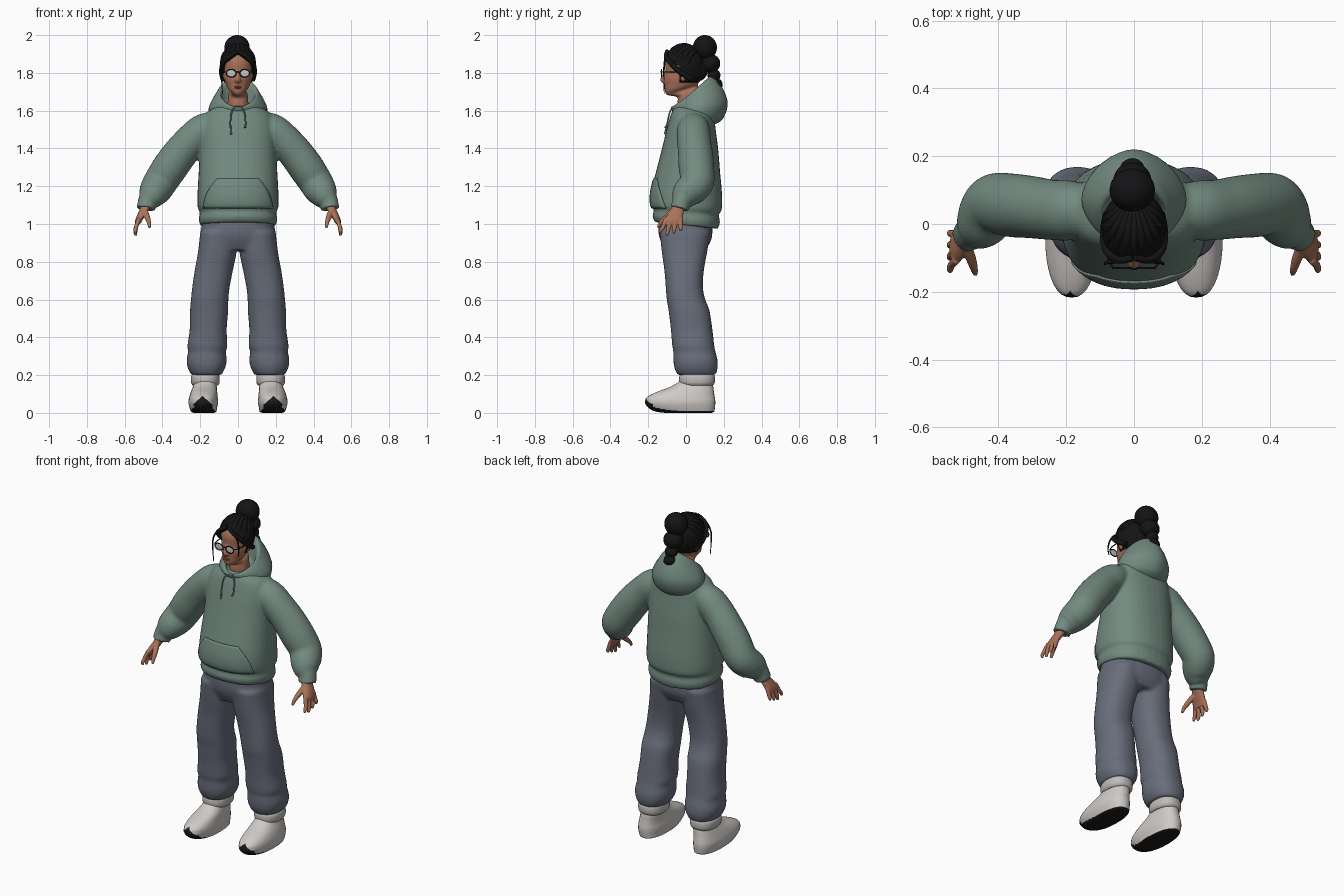
import bpy, bmesh, math
from mathutils import Vector, Matrix

if "Cube" in bpy.data.objects:
    bpy.data.objects.remove(bpy.data.objects["Cube"], do_unlink=True)

BOTH = (1, -1)


def material(name, red, green, blue):
    mat = bpy.data.materials.new(name)
    mat.use_nodes = True
    mat.diffuse_color = (red, green, blue, 1)
    mat.node_tree.nodes["Principled BSDF"].inputs["Base Color"].default_value = (red, green, blue, 1)
    return mat


GREEN = material("sage green cloth", .17, .255, .215)
GREY = material("slate grey cloth", .14, .155, .2)
SKIN = material("brown skin", .4, .17, .1)
LIPS = material("lip brown", .3, .11, .075)
BLACK = material("black hair", .007, .007, .008)
WHITE = material("off white leather", .62, .59, .57)
SOCK = material("light grey knit", .52, .5, .48)
RUBBER = material("black rubber", .01, .01, .011)
LENS = material("pale lens", .56, .58, .59)


def smooth_rows(rows, steps=4):
    """Catmull-Rom interpolation of rows of parameters."""
    rows = [Vector(row) for row in rows]
    padded = [rows[0]] + rows + [rows[-1]]
    result = []
    for a, b, c, d in zip(padded, padded[1:], padded[2:], padded[3:]):
        for i in range(steps):
            t = i / steps
            result.append(b + (c - a) * (t / 2) + (a * 2 - b * 5 + c * 4 - d) * (t * t / 2)
                          + (b * 3 - a - c * 3 + d) * (t ** 3 / 2))
    return result + [rows[-1]]


def loft(bm, rings, sides=(1,)):
    """Skin a list of rings, with end caps, on one or both sides."""
    for side in sides:
        loops = [[bm.verts.new((p.x * side, p.y, p.z)) for p in ring] for ring in rings]
        for low, high in zip(loops, loops[1:]):
            for i in range(len(low)):
                bm.faces.new((low[i - 1], low[i], high[i], high[i - 1]))
        bm.faces.new(loops[0])
        bm.faces.new(loops[-1])


def stack(bm, rows, sides=(1,), count=36, power=2.3):
    """Level or tilted oval sections: centre x, half width, front y, back y, front z, back z."""
    rings = []
    for x, half, front, back, zf, zb in smooth_rows([r if len(r) == 6 else (*r, r[-1]) for r in rows]):
        ring = []
        for i in range(count):
            a = math.tau * i / count
            c, s = [math.copysign(abs(v) ** (2 / power), v) for v in (math.cos(a), math.sin(a))]
            t = (s + 1) / 2
            ring.append(Vector((x + half * c, front + (back - front) * t, zf + (zb - zf) * t)))
        rings.append(ring)
    loft(bm, rings, sides)


def tube(bm, rows, sides=(1,), count=16, axis=None):
    """Round sections square to a path of x, y, z, radius."""
    rows = smooth_rows(rows)
    points = [row.to_3d() for row in rows]
    if axis is None:
        span = [abs(v) for v in points[-1] - points[0]]
        axis = span.index(min(span))
    ref = Vector([float(i == axis) for i in range(3)])
    rings = []
    for i, p in enumerate(points):
        tangent = points[min(i + 1, len(points) - 1)] - points[max(i - 1, 0)]
        u = tangent.cross(ref).normalized()
        v = tangent.cross(u).normalized()
        rings.append([p + (u * math.cos(math.tau * k / count) + v * math.sin(math.tau * k / count))
                      * rows[i].w for k in range(count)])
    loft(bm, rings, sides)


def ball(bm, centre, radii, sides=(1,)):
    for side in sides:
        place = Matrix.Translation((centre[0] * side, *centre[1:])) @ Matrix.Diagonal((*radii, 1))
        bmesh.ops.create_uvsphere(bm, u_segments=32, v_segments=20, radius=1, matrix=place)


def cut(bm, point, normal):
    """Score a clean edge line across the mesh."""
    bmesh.ops.bisect_plane(bm, geom=bm.verts[:] + bm.edges[:] + bm.faces[:], plane_co=point, plane_no=normal)


def finish(bm, name, *mats, voxel=0, rounds=4):
    """Turn the bmesh into an object; a voxel size fuses its pieces into one skin."""
    bmesh.ops.recalc_face_normals(bm, faces=bm.faces)
    mesh = bpy.data.meshes.new(name)
    bm.to_mesh(mesh)
    bm.free()
    for mat in mats:
        mesh.materials.append(mat)
    mesh.shade_smooth()
    mesh.set_sharp_from_angle(angle=math.radians(50))
    obj = bpy.data.objects.new(name, mesh)
    bpy.context.collection.objects.link(obj)
    if voxel:
        fuse = obj.modifiers.new("fuse", 'REMESH')
        fuse.mode, fuse.voxel_size, fuse.use_smooth_shade = 'VOXEL', voxel, True
        relax = obj.modifiers.new("relax", 'SMOOTH')
        relax.iterations = rounds
    return obj


# Hoodie body and sleeves, fused
bm = bmesh.new()
stack(bm, [(0, .2, -.165, .17, 1.01, .975), (0, .208, -.177, .18, 1.04, 1.01),
           (0, .202, -.17, .174, 1.075, 1.05), (0, .214, -.185, .19, 1.1, 1.08),
           (0, .214, -.185, .19, 1.17), (0, .208, -.158, .18, 1.28), (0, .202, -.127, .17, 1.4),
           (0, .198, -.103, .157, 1.5), (0, .175, -.08, .147, 1.58), (0, .11, -.06, .12, 1.625)])
tube(bm, [(.13, .04, 1.525, .075), (.188, .04, 1.493, .088), (.245, .042, 1.443, .089), (.305, .05, 1.375, .092),
          (.36, .055, 1.3, .094), (.408, .06, 1.227, .09), (.43, .035, 1.19, .087),
          (.447, .007, 1.165, .08), (.467, -.014, 1.135, .066), (.481, -.024, 1.115, .05),
          (.488, -.034, 1.08, .05)], BOTH, 28)
hoodie = finish(bm, "hoodie", GREEN, voxel=.008, rounds=5)

# Hood lying on the shoulders
bm = bmesh.new()
stack(bm, [(0, .12, -.04, .13, 1.55, 1.52), (0, .148, -.06, .19, 1.58, 1.55),
           (0, .155, -.074, .22, 1.6, 1.625), (0, .14, -.08, .208, 1.615, 1.69),
           (0, .118, -.078, .174, 1.62, 1.75), (0, .102, -.066, .139, 1.62, 1.782),
           (0, .09, -.05, .112, 1.605, 1.765), (0, .078, -.034, .09, 1.57, 1.66)], power=1.75)
finish(bm, "hood", GREEN)

# Front pocket wrapped onto the hoodie
bm = bmesh.new()
rows = []
for i in range(13):
    t = i / 12
    half = .18 - .073 * t ** 2
    rows.append([bm.verts.new((half * k / 10, -.4, 1.085 + .155 * t)) for k in range(-10, 11)])
for low, high in zip(rows, rows[1:]):
    for k in range(20):
        bm.faces.new((low[k], low[k + 1], high[k + 1], high[k]))
pocket = finish(bm, "front_pocket", GREEN)
wrap = pocket.modifiers.new("wrap", 'SHRINKWRAP')
wrap.target, wrap.wrap_method, wrap.wrap_mode = hoodie, 'PROJECT', 'ABOVE_SURFACE'
wrap.use_project_y, wrap.use_positive_direction, wrap.offset = True, True, .003
thick = pocket.modifiers.new("thick", 'SOLIDIFY')
thick.thickness, thick.offset = .006, 0

# Drawstrings
for name, side, end in (("left_drawstring", 1, 1.51), ("right_drawstring", -1, 1.475)):
    bm = bmesh.new()
    tube(bm, [(.02 * side, -.074, 1.615, .004), (.036 * side, -.088, 1.585, .004),
              (.04 * side, -.1, 1.53, .004), (.037 * side, -.112, end, .005)], count=8)
    finish(bm, name, GREEN)

# Trousers: hips and legs, fused
bm = bmesh.new()
stack(bm, [(0, .19, -.145, .14, 1.05), (0, .195, -.147, .14, .97), (0, .2, -.138, .135, .92),
           (0, .19, -.11, .105, .862)])
stack(bm, [(.1, .1, -.14, .13, .96), (.11, .102, -.128, .112, .85), (.129, .101, -.114, .094, .75),
           (.144, .099, -.107, .09, .66), (.15, .099, -.102, .102, .6), (.153, .101, -.092, .125, .54),
           (.158, .098, -.08, .14, .44), (.162, .106, -.073, .15, .355), (.164, .1, -.067, .156, .325),
           (.166, .106, -.067, .167, .28), (.167, .1, -.062, .168, .24), (.168, .08, -.045, .158, .2)], BOTH)
finish(bm, "trousers", GREY, voxel=.009, rounds=7)

# Socks and shoes
bm = bmesh.new()
stack(bm, [(.173, .066, -.02, .14, .145), (.173, .075, -.035, .152, .16), (.173, .075, -.035, .152, .195),
           (.17, .06, -.02, .14, .215)], BOTH)
finish(bm, "socks", SOCK)

bm = bmesh.new()
stack(bm, [(.181, .052, -.11, .135, 0), (.181, .066, -.155, .148, .006), (.183, .071, -.19, .152, .02),
           (.184, .077, -.214, .155, .045), (.184, .078, -.216, .155, .065), (.183, .075, -.205, .152, .085),
           (.18, .07, -.157, .148, .11), (.176, .064, -.09, .145, .135), (.173, .058, -.045, .14, .16),
           (.173, .05, -.03, .13, .175)], BOTH)
for side in BOTH:
    for slope in BOTH:
        cut(bm, (.188 * side, 0, .09), (slope * .9, 0, 1))
cut(bm, (0, -.175, 0), (0, 1, 0))
bmesh.ops.recalc_face_normals(bm, faces=bm.faces)
for face in bm.faces:
    spot = face.calc_center_median()
    toe = spot.y < -.175 and spot.z < .09 - .9 * abs(abs(spot.x) - .188)
    face.material_index = int(face.normal.z < -.5 or toe)
finish(bm, "shoes", WHITE, RUBBER)

# Hands: palm, four fingers and a thumb
bm = bmesh.new()
stack(bm, [(.484, .027, -.066, -.008, 1.12), (.494, .026, -.08, -.01, 1.08), (.51, .023, -.1, -.014, 1.05),
           (.525, .019, -.117, -.02, 1.02), (.53, .013, -.112, -.028, 1)], BOTH, 20)
for i in range(4):
    y = -.106 + .026 * i
    fan = .005 * (i - 1.5)
    tip = .938 + .012 * abs(i - 1)
    tube(bm, [(.524, y, 1.03, .012), (.539, y - .008 + fan, .985, .0115), (.543, y - .014 + fan * 2, tip + .015, .01),
              (.541, y - .016 + fan * 2, tip, .006)], BOTH, 12)
tube(bm, [(.495, -.065, 1.07, .017), (.48, -.105, 1.035, .015), (.471, -.135, 1.005, .011),
          (.468, -.148, .98, .007)], BOTH, 12)
finish(bm, "hands", SKIN, voxel=.004, rounds=2)

# Head and neck, nose, ears, lips
bm = bmesh.new()
stack(bm, [(0, .06, -.04, .075, 1.56), (0, .055, -.045, .07, 1.64), (0, .05, -.047, .066, 1.672, 1.71),
           (0, .038, -.097, .063, 1.682, 1.73), (0, .055, -.111, .065, 1.7, 1.745),
           (0, .066, -.113, .07, 1.735, 1.76), (0, .073, -.114, .07, 1.77), (0, .075, -.107, .075, 1.8),
           (0, .078, -.108, .078, 1.86), (0, .065, -.08, .065, 1.91), (0, .03, -.04, .035, 1.93)], power=2)
tube(bm, [(0, -.1, 1.815, .007), (0, -.116, 1.785, .011), (0, -.122, 1.763, .014), (0, -.108, 1.75, .01)], count=12)
ball(bm, (.011, -.114, 1.759), (.009, .012, .008), BOTH)
ball(bm, (.077, -.015, 1.785), (.011, .018, .03), BOTH)
finish(bm, "head", SKIN, voxel=.005, rounds=2)

bm = bmesh.new()
for z in (1.727, 1.72):
    ball(bm, (0, -.107, z), (.02, .01, .005))
finish(bm, "lips", LIPS)

# Hair cap trimmed to the hairline
centre, radii = Vector((0, -.012, 1.83)), Vector((.096, .11, .12))
bm = bmesh.new()
ball(bm, centre, radii)
cut(bm, (0, 0, 1.75), (0, 0, 1))
cut(bm, (0, -.035, 0), (0, 1, 0))
for side in BOTH:
    cut(bm, (0, 0, 1.905), (.7 * side, 0, 1))
spots = [(face, face.calc_center_median()) for face in bm.faces]
trimmed = [face for face, p in spots if p.z < 1.75 or (p.y < -.035 and p.z < 1.905 - .7 * abs(p.x))]
bmesh.ops.delete(bm, geom=trimmed, context='FACES')
cap = finish(bm, "hair_cap", BLACK)
cap.modifiers.new("thick", 'SOLIDIFY').thickness = .012

# Locks combed back from the hairline, and loose strands by the face
bm = bmesh.new()
back = Vector((0, .9, .45))
for i in range(-5, 6):
    a = i * .33
    front = Vector((math.sin(a), -math.cos(a) * .9, .66 - .14 * abs(i)))
    path = []
    for k in range(6):
        arc = math.sin(math.pi * k / 5)
        d = (front.lerp(back, k / 5) + Vector((0, 0, .5 * arc))).normalized()
        path.append((*(centre + d * radii * .94), .008 + .007 * arc))
    tube(bm, path, count=10)
tube(bm, [(.004, -.1, 1.915, .01), (.045, -.106, 1.888, .011), (.078, -.08, 1.85, .013),
          (.086, -.03, 1.805, .015), (.078, .03, 1.765, .014)], BOTH, 12, axis=2)
for side, end in ((-1, 1.69), (1, 1.76)):
    tube(bm, [(.04, -.11, 1.895, .007), (.076, -.113, 1.855, .005), (.087, -.118, 1.8, .004),
              (.082, -.115, end, .002)], (side,), 8)
finish(bm, "hair_locks", BLACK)

# Bun and bubbled ponytail
bm = bmesh.new()
for y, z, wide, tall in ((.1, 1.934, .067, .066), (.128, 1.85, .056, .05), (.148, 1.787, .036, .035),
                         (.16, 1.737, .036, .035), (.06, 1.82, .06, .065)):
    ball(bm, (-.005, y, z), (wide, wide * .95, tall))
tube(bm, [(0, .165, 1.73, .022), (0, .18, 1.7, .016), (0, .188, 1.675, .003)], count=12)
finish(bm, "bun_and_ponytail", BLACK)

# Glasses: rims, bridge, temples and lenses
bm = bmesh.new()
rim = [(.036 + .026 * math.cos(math.tau * k / 16), -.13, 1.798 + .02 * math.sin(math.tau * k / 16), .003)
       for k in range(17)]
tube(bm, rim, BOTH, 8, axis=1)
tube(bm, [(-.011, -.13, 1.802, .003), (0, -.133, 1.806, .003), (.011, -.13, 1.802, .003)], count=8)
tube(bm, [(.061, -.13, 1.804, .003), (.077, -.1, 1.805, .003), (.084, -.01, 1.805, .003)], BOTH, 8, axis=2)
finish(bm, "glasses_frame", RUBBER)

bm = bmesh.new()
ball(bm, (.036, -.13, 1.798), (.025, .002, .019), BOTH)
finish(bm, "glasses_lenses", LENS)
